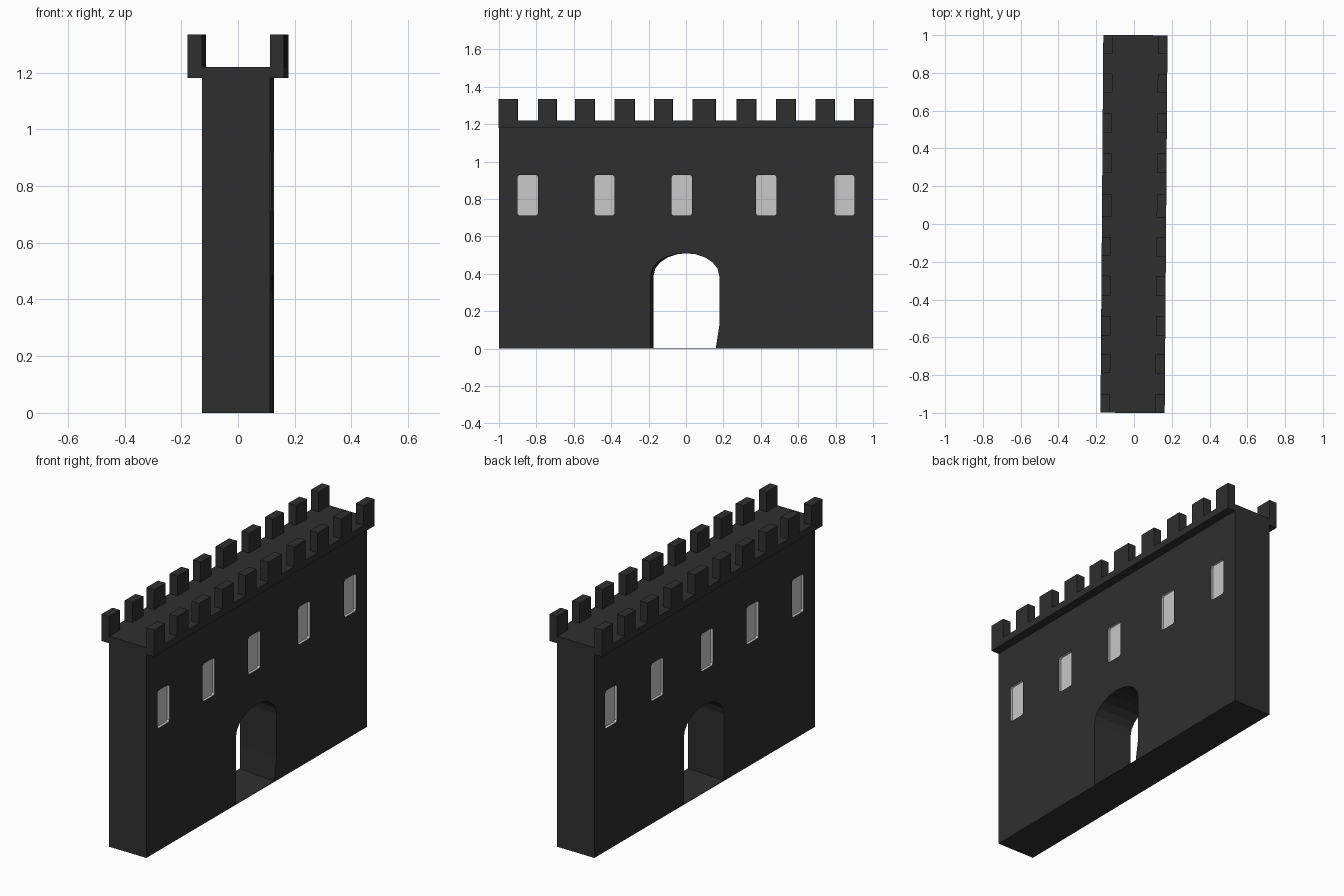
import bpy, bmesh, math
from mathutils import Matrix

if "Cube" in bpy.data.objects:
    bpy.data.objects.remove(bpy.data.objects["Cube"])

TURN = Matrix.Rotation(-0.0075, 4, 'Z')   # the wall stands very slightly askew


def material(name, v):
    m = bpy.data.materials.new(name)
    m.diffuse_color = (v, v, v, 1)
    m.use_nodes = True
    m.node_tree.nodes["Principled BSDF"].inputs["Base Color"].default_value = m.diffuse_color
    return m


STONE = material("dark_stone", 0.028)
PANE = material("window_grey", 0.58)


def finish(name, bm, mat):
    bmesh.ops.recalc_face_normals(bm, faces=bm.faces[:])
    me = bpy.data.meshes.new(name)
    bm.to_mesh(me)
    bm.free()
    me.materials.append(mat)
    ob = bpy.data.objects.new(name, me)
    bpy.context.collection.objects.link(ob)
    return ob


def add_box(bm, x0, x1, y0, y1, z0, z1):
    m = Matrix.Translation(((x0 + x1) / 2, (y0 + y1) / 2, (z0 + z1) / 2)) \
        @ Matrix.Diagonal((x1 - x0, y1 - y0, z1 - z0, 1))
    bmesh.ops.create_cube(bm, size=1, matrix=m)


def add_prism(bm, x0, prof0, x1, prof1):
    """Solid joining two matching (y, z) outlines at x0 and x1."""
    a = [bm.verts.new((x0, y, z)) for y, z in prof0]
    b = [bm.verts.new((x1, y, z)) for y, z in prof1]
    bm.faces.new(a)
    bm.faces.new(b[::-1])
    n = len(a)
    for i in range(n):
        bm.faces.new((a[i], b[i], b[(i + 1) % n], a[(i + 1) % n]))


def arch(y0, y1, foot):
    c, r = (y0 + y1) / 2, (y1 - y0) / 2
    pts = [(y0, 0.003), (y1 - foot, 0.003), (y1, 0.13)]
    pts += [(c + r * math.cos(math.pi * i / 10), 0.39 + 0.12 * math.sin(math.pi * i / 10))
            for i in range(11)]
    return pts


# main wall
bm = bmesh.new()
add_box(bm, -0.12, 0.12, -1, 1, 0, 1.22)
wall = finish("wall", bm, STONE)

# cutter for the gateway and the recessed windows on both sides
bm = bmesh.new()
add_prism(bm, -0.14, arch(-0.173, 0.189, 0), 0.14, arch(-0.189, 0.178, 0.02))
for yc in (-0.845, -0.435, -0.022, 0.43, 0.848):
    w, h, c, zc = 0.054, 0.109, 0.01, 0.82
    prof = [(yc + sy * py, zc + sz * pz) for sy, sz, py, pz in (
        (-1, -1, w, h - c), (-1, -1, w - c, h), (1, -1, w - c, h), (1, -1, w, h - c),
        (1, 1, w, h - c), (1, 1, w - c, h), (-1, 1, w - c, h), (-1, 1, w, h - c))]
    add_prism(bm, 0.105, prof, 0.14, prof)
    add_prism(bm, -0.14, prof, -0.105, prof)
cutter = finish("opening_cutter", bm, STONE)
cutter.hide_render = True

mod = wall.modifiers.new("openings", 'BOOLEAN')
mod.operation = 'DIFFERENCE'
mod.solver = 'EXACT'
mod.object = cutter
bpy.context.view_layer.update()
dg = bpy.context.evaluated_depsgraph_get()
cut_mesh = bpy.data.meshes.new_from_object(wall.evaluated_get(dg))
wall.modifiers.clear()
wall.data = cut_mesh
bpy.data.objects.remove(cutter)

# window recesses are grey, everything else stone
cut_mesh.materials.clear()
cut_mesh.materials.append(STONE)
cut_mesh.materials.append(PANE)
for p in cut_mesh.polygons:
    c = p.center
    recess = 0.1 < abs(c.x) < 0.118 and 0.7 < c.z < 0.94 and abs(c.y) < 0.95
    p.material_index = 1 if recess else 0

# overhanging ledges along the top
bm = bmesh.new()
for x0 in (-0.17, 0.12):
    add_box(bm, x0, x0 + 0.05, -1, 1, 1.18, 1.22)
ledges = finish("parapet_ledges", bm, STONE)

# battlements on both ledges
bm = bmesh.new()
spans = ((-1, -0.9), (-0.79, -0.69), (-0.592, -0.487), (-0.38, -0.275), (-0.17, -0.07),
         (0.035, 0.158), (0.27, 0.375), (0.483, 0.587), (0.695, 0.795), (0.9, 1))
for x0 in (-0.17, 0.12):
    for y0, y1 in spans:
        add_box(bm, x0, x0 + 0.05, y0, y1, 1.22, 1.335)
merlons = finish("battlements", bm, STONE)

for ob in (wall, ledges, merlons):
    ob.data.transform(TURN)
